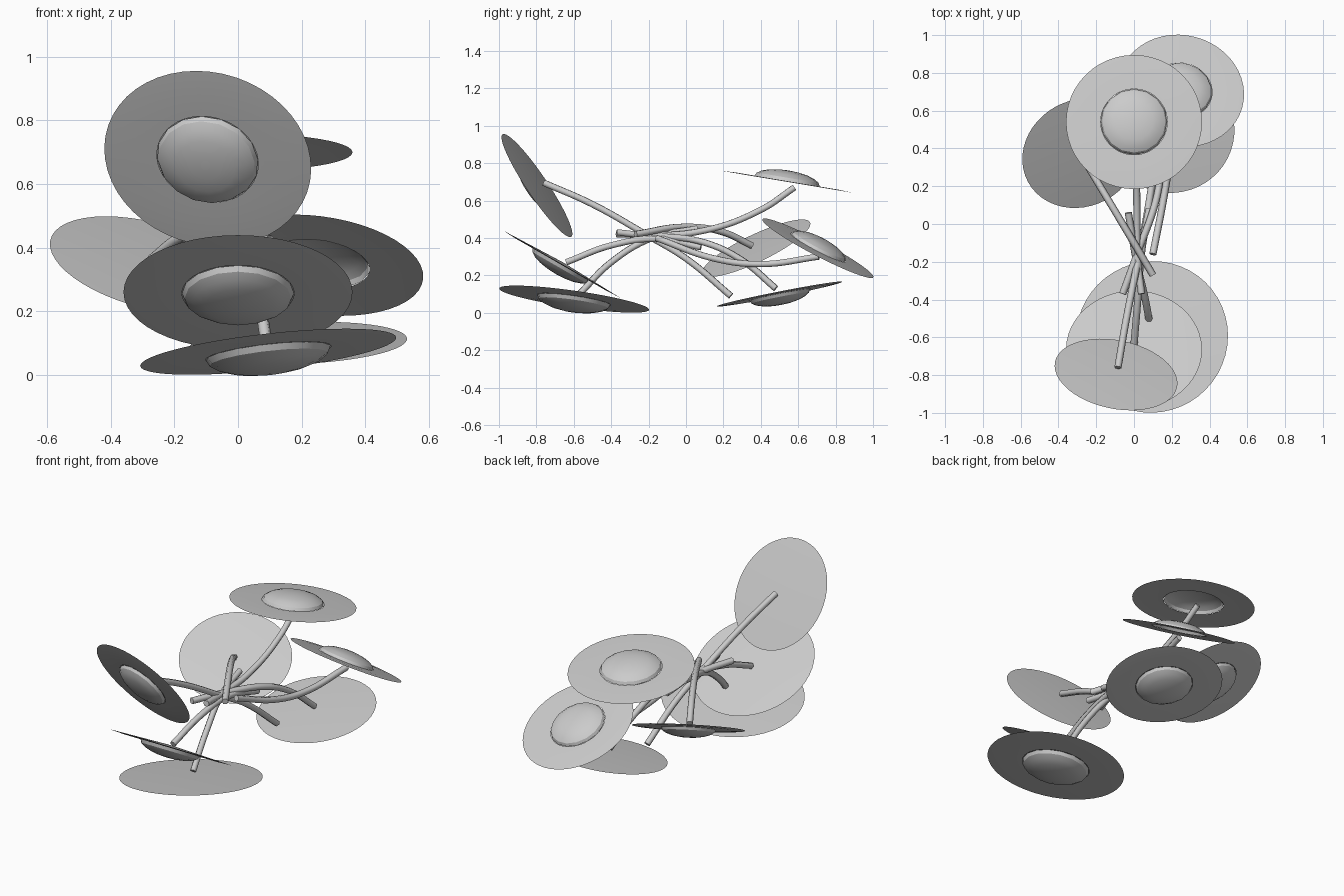
import bpy, math
from mathutils import Vector

if "Cube" in bpy.data.objects:
    bpy.data.objects.remove(bpy.data.objects["Cube"])

SEG = 48


def lathe(name, profile, center, normal, seg=SEG):
    """Revolve (radius, height) points about the given axis."""
    verts, rings, faces = [], [], []
    for r, h in profile:
        if r == 0:
            rings.append([len(verts)] * seg)
            verts.append((0, 0, h))
        else:
            rings.append(list(range(len(verts), len(verts) + seg)))
            verts += [(r * math.cos(2 * math.pi * i / seg),
                       r * math.sin(2 * math.pi * i / seg), h) for i in range(seg)]
    for a, b in zip(rings, rings[1:]):
        for i in range(seg):
            j = (i + 1) % seg
            faces.append(list(dict.fromkeys((a[i], a[j], b[j], b[i]))))
    me = bpy.data.meshes.new(name)
    me.from_pydata(verts, [], faces)
    me.update()
    ob = bpy.data.objects.new(name, me)
    bpy.context.collection.objects.link(ob)
    ob.location = center
    ob.rotation_mode = 'QUATERNION'
    ob.rotation_quaternion = Vector(normal).to_track_quat('Z', 'Y')
    bpy.ops.object.select_all(action='DESELECT')
    ob.select_set(True)
    bpy.context.view_layer.objects.active = ob
    bpy.ops.object.shade_smooth_by_angle(angle=math.radians(30))


def blossom(name, center, normal, r, closed):
    # thin flange, closed behind by a flat back where the stem meets it
    back = [(0, -0.012)] if closed else []
    lathe(name + "_disc", back + [(r, 0), (0.78 * r, 0.004), (0.49 * r, 0.004)],
          center, normal)
    # low domed middle
    dome = [(0.49 * r * math.cos(t), 0.004 + 0.16 * r * math.sin(t))
            for t in [math.pi / 2 * k / 5 for k in range(5)]]
    lathe(name + "_dome", dome + [(0, 0.004 + 0.16 * r)], center, normal, 16)


def stem(name, pts):
    cu = bpy.data.curves.new(name, 'CURVE')
    cu.dimensions = '3D'
    cu.bevel_depth = 0.019
    cu.bevel_resolution = 1
    cu.use_fill_caps = True
    cu.resolution_u = 8
    sp = cu.splines.new('BEZIER')
    sp.bezier_points.add(len(pts) - 1)
    for bp, p in zip(sp.bezier_points, pts):
        bp.co = p
        bp.handle_left_type = bp.handle_right_type = 'AUTO'
    bpy.context.collection.objects.link(bpy.data.objects.new(name, cu))


# name, centre, facing direction, radius, closed back, stem path
FLOWERS = [
    ("front_high", (-.095, -.797, .68), (-.17, -.82, -.55), .33, True,
     [(-.085, -.76, .695), (-.04, -.5, .58), (.02, -.2, .41), (.06, 0, .29), (.1, .24, .09)]),
    ("front_middle", (0, -.665, .26), (0, -.5, -.87), .36, True,
     [(0, -.64, .27), (.02, -.4, .36), (.04, -.15, .395), (.08, .08, .35)]),
    ("front_low", (.095, -.598, .073), (.11, -.14, -.98), .405, True,
     [(.09, -.57, .1), (.06, -.4, .27), (.01, -.18, .4), (-.03, .06, .45)]),
    ("back_high", (0, .54, .70), (0, .165, .986), .36, False,
     [(0, .58, .67), (.01, .4, .55), (.015, .1, .44), (.02, -.2, .415), (.04, -.37, .43)]),
    ("back_right", (.25, .705, .345), (.12, .46, .88), .335, False,
     [(.25, .71, .3), (.2, .4, .26), (.16, .15, .29), (.1, -.16, .4)]),
    ("back_low", (.19, .5, .1), (.04, .19, -.97), .342, True,
     [(.19, .48, .13), (.15, .3, .28), (.11, .1, .375), (.02, -.15, .41), (-.06, -.37, .42)]),
    ("back_left", (-.28, .375, .345), (-.23, .42, -.875), .32, True,
     [(-.27, .35, .36), (-.18, .2, .43), (-.06, 0, .46), (.1, -.27, .42)]),
]
for name, c, n, r, closed, path in FLOWERS:
    blossom(name, c, n, r, closed)
    stem(name + "_stem", path)
